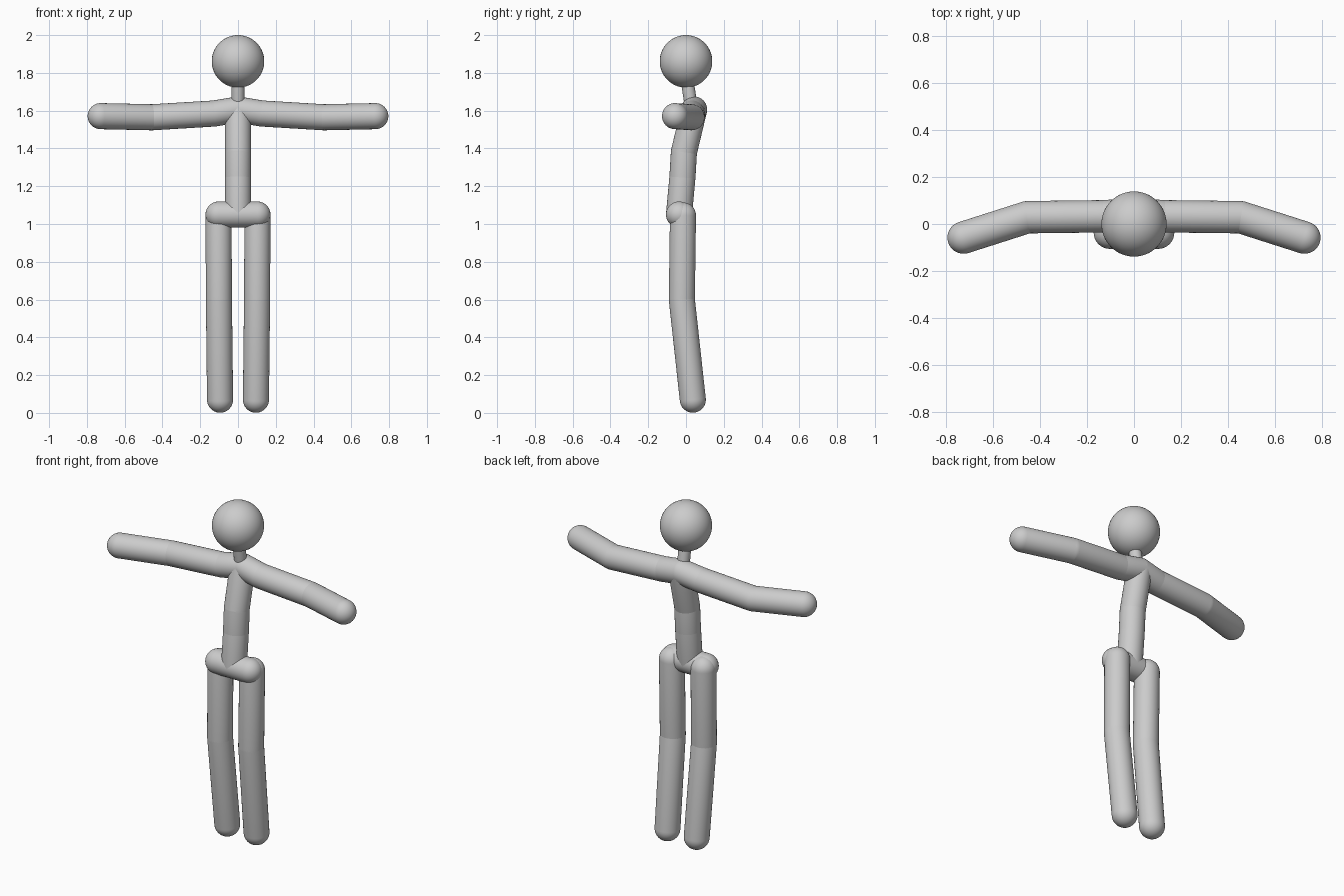
import bpy, bmesh, math
from mathutils import Vector, Matrix

if "Cube" in bpy.data.objects:
    bpy.data.objects.remove(bpy.data.objects["Cube"])

R = 0.069      # limb radius
SEG = 48       # sides around each part


def finish(name, bm):
    me = bpy.data.meshes.new(name)
    bm.normal_update()
    bm.to_mesh(me)
    bm.free()
    for p in me.polygons:
        p.use_smooth = True
    ob = bpy.data.objects.new(name, me)
    bpy.context.collection.objects.link(ob)
    return ob


def capsule(name, a, b, r=R):
    """Round-ended rod from point a to point b."""
    a, b = Vector(a), Vector(b)
    d = b - a
    n = 10
    prof = [(math.cos(t) * r, math.sin(t) * r)
            for t in (-math.pi / 2 + math.pi / 2 * i / n for i in range(n + 1))]
    prof += [(x, d.length - z) for x, z in reversed(prof)]
    bm = bmesh.new()
    vs = [bm.verts.new((x, 0, z)) for x, z in prof]
    es = [bm.edges.new(p) for p in zip(vs, vs[1:])]
    bmesh.ops.spin(bm, geom=vs + es, cent=(0, 0, 0), axis=(0, 0, 1),
                   angle=math.tau, steps=SEG, use_duplicate=False)
    bmesh.ops.remove_doubles(bm, verts=bm.verts, dist=1e-5)
    bmesh.ops.recalc_face_normals(bm, faces=bm.faces)
    rot = d.to_track_quat('Z', 'Y').to_matrix().to_4x4()
    bm.transform(Matrix.Translation(a) @ rot)
    return finish(name, bm)


# head
bm = bmesh.new()
bmesh.ops.create_uvsphere(bm, u_segments=64, v_segments=32, radius=0.139)
bm.transform(Matrix.Translation((0, 0, 1.861)))
finish("head", bm)

# neck and spine
chest = (0, 0.043, 1.606)
waist_top = (0, -0.011, 1.38)
waist_low = (0, -0.019, 1.246)
pelvis = (0, -0.037, 1.05)
capsule("neck", (0, 0, 1.80), (0, 0.03, 1.606), 0.034)
capsule("upper_torso", chest, waist_top)
capsule("middle_torso", waist_top, waist_low)
capsule("lower_torso", waist_low, pelvis)

# hip bar
capsule("hips", (-0.103, -0.037, 1.05), (0.103, -0.037, 1.05))

# arms and legs, mirrored
for side, s in (("left", 1), ("right", -1)):
    shoulder = (s * 0.125, 0.033, 1.585)
    elbow = (s * 0.455, 0.029, 1.565)
    hand = (s * 0.727, -0.058, 1.571)
    hip = (s * 0.103, -0.016, 1.045)
    knee = (s * 0.101, -0.022, 0.60)
    foot = (s * 0.095, 0.036, 0.07)
    capsule(side + "_collar", chest, shoulder)
    capsule(side + "_upper_arm", shoulder, elbow)
    capsule(side + "_forearm", elbow, hand)
    capsule(side + "_thigh", hip, knee)
    capsule(side + "_shin", knee, foot)
